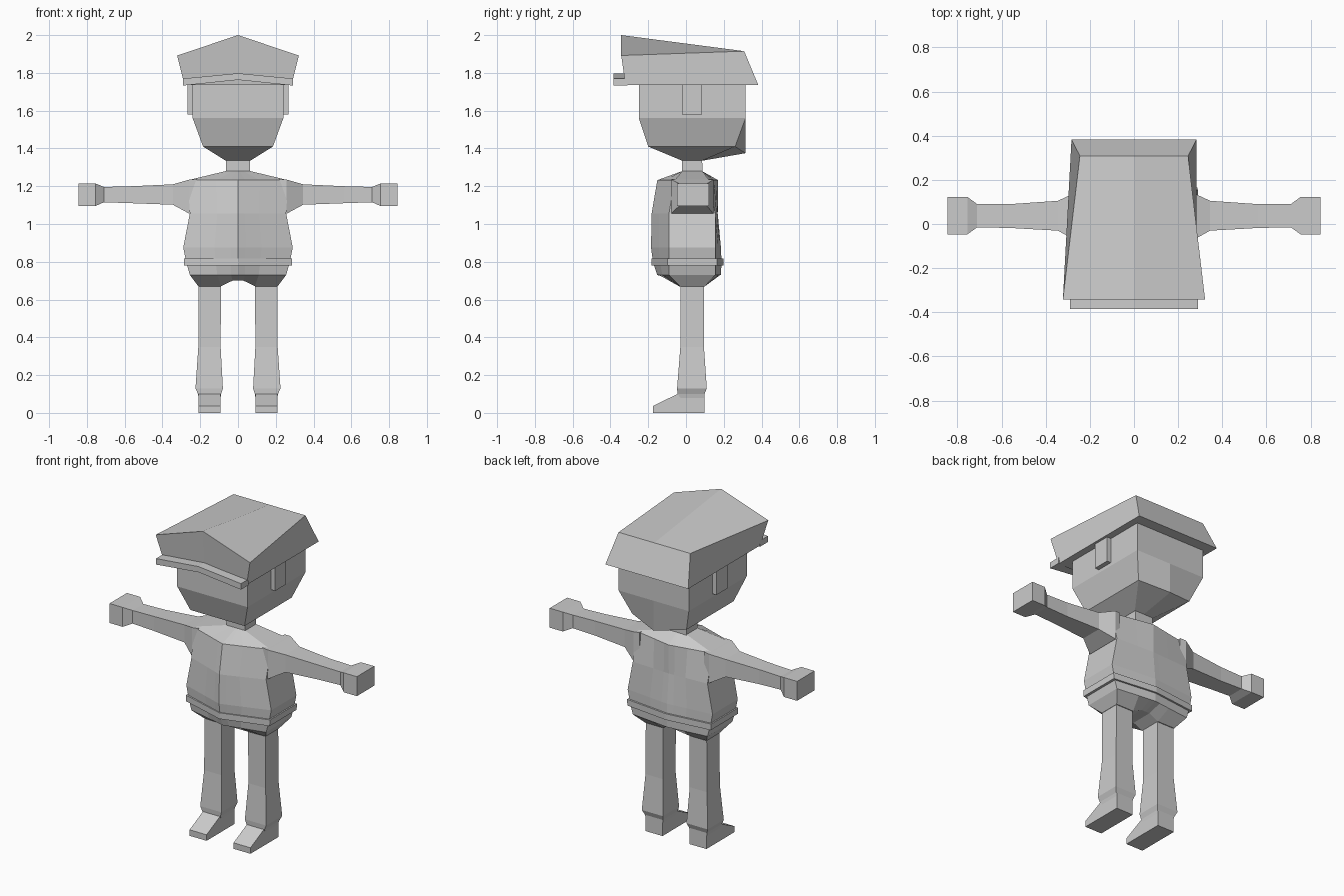
import bpy, bmesh

if "Cube" in bpy.data.objects:
    bpy.data.objects.remove(bpy.data.objects["Cube"])


def loft(name, rings, mirror=False):
    """Skin even-sided rings; both end caps are strips between front and back halves."""
    bm = bmesh.new()
    rows = [[bm.verts.new(p) for p in r] for r in rings]
    n = len(rows[0])
    for a, b in zip(rows, rows[1:]):
        for i in range(n):
            j = (i + 1) % n
            bm.faces.new((a[i], a[j], b[j], b[i]))
    for r in (rows[0], rows[-1]):
        for i in range(n // 2 - 1):
            bm.faces.new((r[i], r[i + 1], r[n - 2 - i], r[n - 1 - i]))
    bmesh.ops.recalc_face_normals(bm, faces=bm.faces[:])
    me = bpy.data.meshes.new(name)
    bm.to_mesh(me)
    bm.free()
    ob = bpy.data.objects.new(name, me)
    bpy.context.collection.objects.link(ob)
    if mirror:
        ob.modifiers.new("mirror", 'MIRROR')
    return ob


def section(z, w, front, back, zf=0, zb=0, ts=(-1, 0, 1), arch=0):
    """Body section: front/back = (y at side, y at centre), zf/zb lift the centre line."""
    def pt(t, ys, lift):
        k = 1 - abs(t)
        return (t * w, ys[0] + (ys[1] - ys[0]) * k,
                z + lift * k + (arch if abs(t) < 0.2 else 0))
    return [pt(t, front, zf) for t in ts] + [pt(t, back, zb) for t in reversed(ts)]


def rect_z(z, x0, x1, y0, y1):
    return [(x0, y0, z), (x1, y0, z), (x1, y1, z), (x0, y1, z)]


def rect_x(x, y0, y1, z0, z1):
    return [(x, y0, z0), (x, y1, z0), (x, y1, z1), (x, y0, z1)]


# Cap crown: peaked front edge, flat back edge
crown_top = [(-.322, -.343, 1.892), (0, -.343, 2.0), (.322, -.343, 1.892),
             (.245, .308, 1.915), (0, .308, 1.915), (-.245, .308, 1.915)]
loft("cap_crown", [section(1.735, .283, (-.32, -.32), (.383, .383)), crown_top])

# Cap visor: shallow chevron
loft("cap_visor", [section(1.733, .29, (-.385, -.385), (-.31, -.31), .03, .03),
                   section(1.77, .29, (-.385, -.385), (-.31, -.31), .028, .028)])

# Head with tapered jaw, back of skull dips on the centre line
loft("head", [
    section(1.74, .24, (-.25, -.25), (.315, .315)),
    section(1.56, .24, (-.25, -.25), (.315, .315)),
    section(1.41, .185, (-.20, -.20), (.26, .315), 0, -.035),
    section(1.335, .065, (-.02, -.02), (.085, .085))])

# Ears and neck
loft("ears", [rect_z(1.58, .22, .268, -.02, .085),
              rect_z(1.738, .22, .268, -.02, .085)], mirror=True)
loft("neck", [rect_z(1.25, -.063, .063, -.02, .088),
              rect_z(1.36, -.063, .063, -.02, .085)])

# Torso, hexagonal sections from collar to hip, arched between the legs
ts = (-1, -.43, -.14, 0, .14, .43, 1)
loft("torso", [
    section(1.28, .065, (-.02, -.02), (.085, .085), ts=ts),
    section(1.232, .265, (-.06, -.152), (.12, .17), ts=ts),
    section(1.055, .255, (-.09, -.182), (.155, .168), ts=ts),
    section(.875, .29, (-.09, -.185), (.155, .185), ts=ts),
    section(.80, .275, (-.09, -.175), (.155, .188), ts=ts),
    section(.73, .255, (-.09, -.152), (.155, .185), ts=ts),
    section(.67, .21, (-.03, -.04), (.10, .10), ts=ts, arch=.03)])

# Belt
loft("belt", [section(.78, .285, (-.098, -.182), (.165, .198)),
              section(.818, .287, (-.098, -.183), (.165, .198))])

# Arms with block hands
loft("arms", [
    rect_x(.22, -.075, .14, 1.05, 1.238),
    rect_x(.258, -.078, .145, 1.055, 1.235),
    rect_x(.345, -.03, .105, 1.102, 1.21),
    rect_x(.56, -.018, .09, 1.11, 1.2),
    rect_x(.71, -.015, .09, 1.115, 1.196),
    rect_x(.755, -.047, .123, 1.095, 1.215),
    rect_x(.845, -.047, .123, 1.095, 1.215)], mirror=True)

# Trouser legs flaring to a cuff
loft("legs", [
    rect_z(.70, .09, .208, -.03, .095),
    rect_z(.35, .092, .21, -.03, .095),
    rect_z(.13, .08, .225, -.047, .11),
    rect_z(.10, .09, .212, -.045, .098),
    rect_z(.08, .092, .208, -.03, .095)], mirror=True)

# Shoes: wedge toes, side profile swept across the width
shoe = [(-.175, 0), (-.175, .037), (-.045, .10), (.098, .10), (.098, .05), (.098, 0)]
loft("shoes", [[(x, y, z) for y, z in shoe] for x in (.092, .208)], mirror=True)
